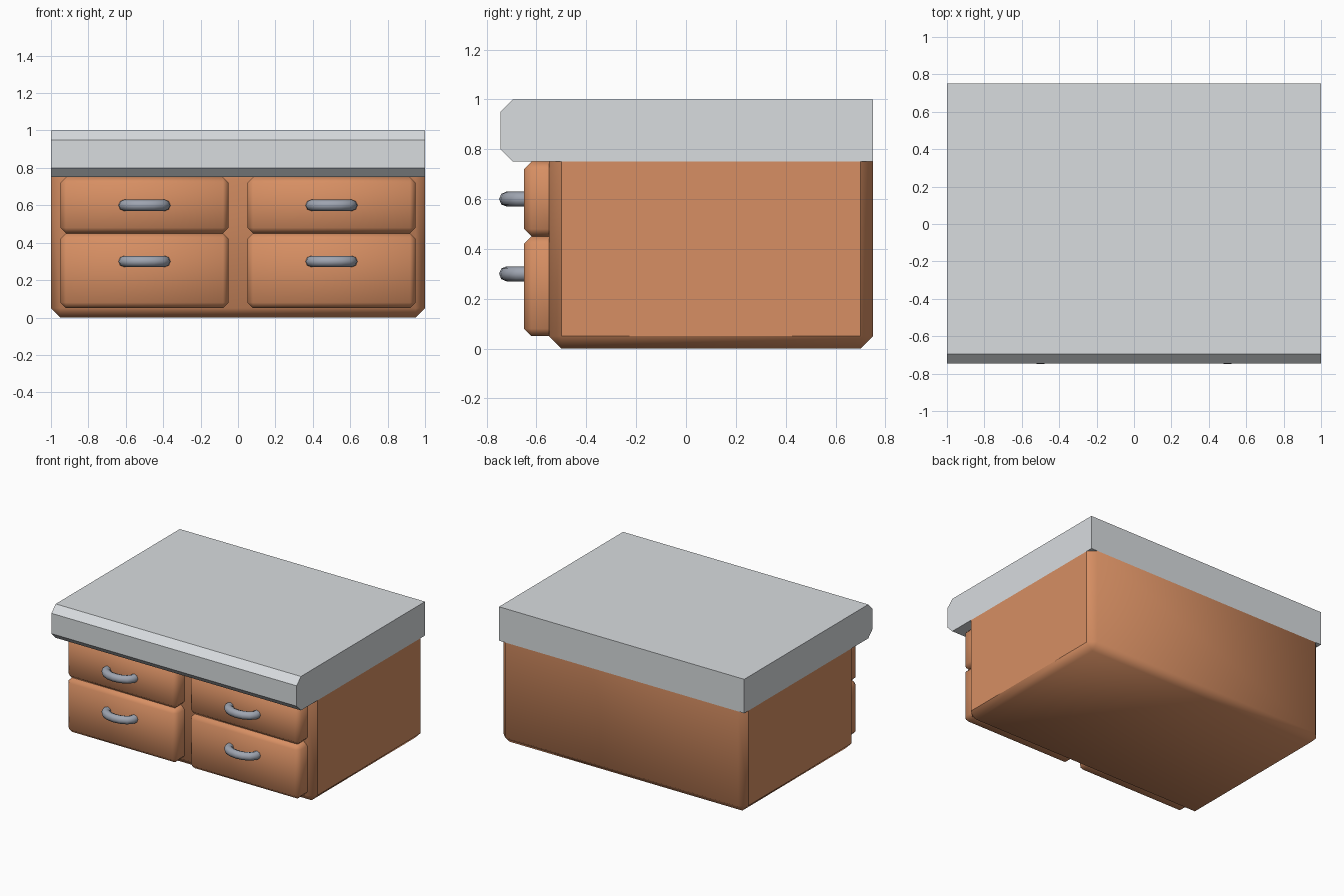
import bpy, bmesh, math

if "Cube" in bpy.data.objects:
    bpy.data.objects.remove(bpy.data.objects["Cube"])


def material(name, rgb):
    lin = [((c / 255 + 0.055) / 1.055) ** 2.4 for c in rgb]
    m = bpy.data.materials.new(name)
    m.diffuse_color = (*lin, 1)
    m.use_nodes = True
    m.node_tree.nodes["Principled BSDF"].inputs["Base Color"].default_value = m.diffuse_color
    return m


WOOD = material("warm wood", (215, 143, 99))
STONE = material("light grey worktop", (216, 220, 223))
METAL = material("grey metal", (158, 164, 176))


def finish(bm, name, mat):
    bmesh.ops.recalc_face_normals(bm, faces=bm.faces)
    me = bpy.data.meshes.new(name)
    bm.to_mesh(me)
    bm.free()
    me.materials.append(mat)
    ob = bpy.data.objects.new(name, me)
    bpy.context.collection.objects.link(ob)
    return ob


def soft_box(name, lo, hi, bevel, open_axis, open_value, mat, flat_sides=False):
    """Smooth box, chamfered on every edge except those around one hidden plane."""
    bm = bmesh.new()
    bmesh.ops.create_cube(bm, size=1)
    for v in bm.verts:
        v.co = [l + (c + 0.5) * (h - l) for c, l, h in zip(v.co, lo, hi)]
    edges = [e for e in bm.edges
             if not all(abs(v.co[open_axis] - open_value) < 1e-5 for v in e.verts)]
    bmesh.ops.bevel(bm, geom=edges, offset=bevel, segments=1, affect='EDGES')
    bm.normal_update()
    for f in bm.faces:
        f.smooth = True
    for f in bm.faces:
        hidden = all(abs(v.co[open_axis] - open_value) < 1e-5 for v in f.verts)
        if hidden or (flat_sides and abs(f.normal.x) > 0.99):
            for e in f.edges:
                e.smooth = False
    return finish(bm, name, mat)


# worktop: side profile with a chamfered front edge, extruded along x
bm = bmesh.new()
profile = [(0.75, 0.75), (0.75, 1), (-0.695, 1), (-0.745, 0.95), (-0.745, 0.8), (-0.695, 0.75)]
face = bm.faces.new([bm.verts.new((-1, y, z)) for y, z in profile])
ext = bmesh.ops.extrude_face_region(bm, geom=[face], use_keep_orig=True)
for g in ext["geom"]:
    if isinstance(g, bmesh.types.BMVert):
        g.co.x = 1
finish(bm, "worktop", STONE)

# cabinet body
soft_box("cabinet_body", (-1, -0.55, 0), (1, 0.75, 0.75), 0.05, 2, 0.75, WOOD, True)


def handle(name, cx, cz):
    """Arched octagonal bar swept along an arc that starts in the drawer front."""
    bm = bmesh.new()
    rings, n = [], 8
    path = [(-0.11, -0.64), (-0.107, -0.672), (-0.085, -0.697), (-0.045, -0.714), (0, -0.72),
            (0.045, -0.714), (0.085, -0.697), (0.107, -0.672), (0.11, -0.64)]
    for i, (x, y) in enumerate(path):
        a, b = path[max(i - 1, 0)], path[min(i + 1, len(path) - 1)]
        d = math.hypot(b[0] - a[0], b[1] - a[1])
        nx, ny = (b[1] - a[1]) / d, -(b[0] - a[0]) / d
        ring = []
        for k in range(n):
            t = 2 * math.pi * k / n
            r = 0.03 * math.cos(t)
            ring.append(bm.verts.new((cx + x + nx * r, y + ny * r, cz + 0.03 * math.sin(t))))
        rings.append(ring)
    for r0, r1 in zip(rings, rings[1:]):
        for k in range(n):
            f = bm.faces.new((r0[k], r0[(k + 1) % n], r1[(k + 1) % n], r1[k]))
            f.smooth = True
    finish(bm, name, METAL)


# two columns of two drawers, each with a handle
for side, cx in (("left", -0.5), ("right", 0.5)):
    for level, z0, z1, hz in (("lower", 0.05, 0.45, 0.3), ("upper", 0.45, 0.75, 0.6)):
        soft_box(f"{side}_{level}_drawer", (cx - 0.45, -0.65, z0), (cx + 0.45, -0.55, z1),
                 0.03, 1, -0.55, WOOD)
        handle(f"{side}_{level}_handle", cx, hz)
